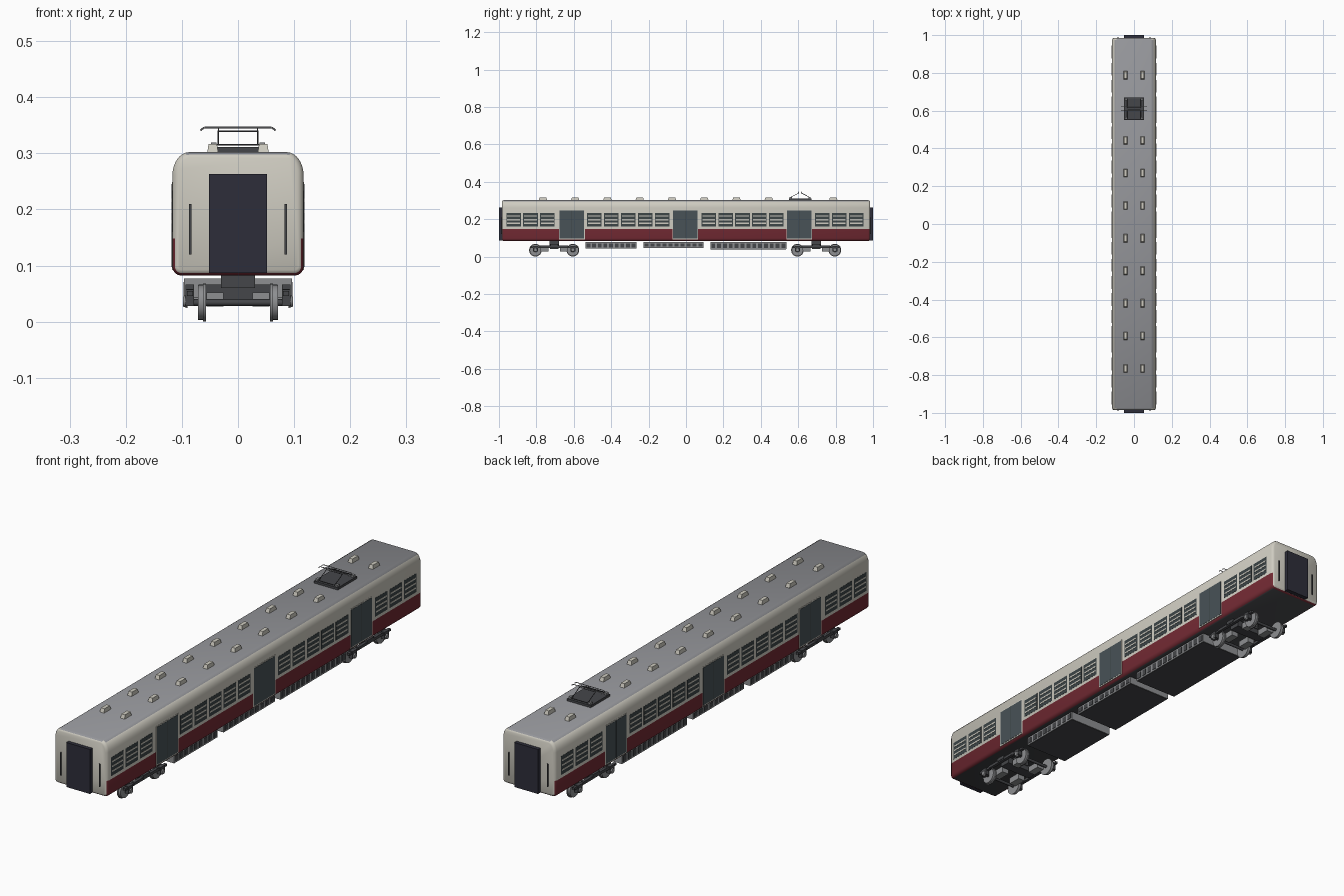
import bpy, bmesh, math
from mathutils import Vector, Matrix

if "Cube" in bpy.data.objects:
    bpy.data.objects.remove(bpy.data.objects["Cube"])

def mat(name, r, g, b):
    m = bpy.data.materials.new(name)
    m.diffuse_color = (r, g, b, 1)
    m.use_nodes = True
    m.node_tree.nodes["Principled BSDF"].inputs["Base Color"].default_value = m.diffuse_color
    return m

CREAM = mat("cream paint", .62, .60, .53)
RED = mat("dark red paint", .165, .022, .032)
ROOF = mat("roof grey", .30, .305, .325)
DOOR = mat("door slate", .065, .085, .095)
GANG = mat("gangway black", .027, .027, .042)
GLASS = mat("window glass", .045, .058, .062)
STEEL = mat("steel grey", .27, .275, .285)
DARK = mat("underframe dark", .06, .062, .068)

def finish(bm, name, mats, smooth=False):
    bmesh.ops.recalc_face_normals(bm, faces=bm.faces[:])
    me = bpy.data.meshes.new(name)
    bm.to_mesh(me)
    bm.free()
    for m in mats:
        me.materials.append(m)
    ob = bpy.data.objects.new(name, me)
    bpy.context.collection.objects.link(ob)
    if smooth:
        bpy.context.view_layer.objects.active = ob
        ob.select_set(True)
        bpy.ops.object.shade_smooth_by_angle(angle=math.radians(40))
        ob.select_set(False)
    return ob

def add_box(bm, x0, x1, y0, y1, z0, z1, taper=1.0):
    """Axis-aligned box; taper shrinks its top."""
    c = Vector(((x0 + x1) / 2, (y0 + y1) / 2, (z0 + z1) / 2))
    vs = bmesh.ops.create_cube(bm, size=1)["verts"]
    for v in vs:
        k = taper if v.co.z > 0 else 1
        v.co = c + Vector((v.co.x * k * (x1 - x0), v.co.y * k * (y1 - y0), v.co.z * (z1 - z0)))

def add_rod(bm, a, b, r, seg=6, r2=None):
    """Cylinder between two points."""
    a, b = Vector(a), Vector(b)
    d = b - a
    m = Matrix.Translation((a + b) / 2) @ d.to_track_quat('Z', 'Y').to_matrix().to_4x4()
    bmesh.ops.create_cone(bm, cap_ends=True, segments=seg, radius1=r,
                          radius2=r if r2 is None else r2, depth=d.length, matrix=m)

def boxes(name, m, items):
    bm = bmesh.new()
    for it in items:
        add_box(bm, *it)
    return finish(bm, name, [m])

def sided(y0, y1, z0, z1, xa, xb):
    """The same box on the left and right sides."""
    return [(xa, xb, y0, y1, z0, z1), (-xb, -xa, y0, y1, z0, z1)]

# ---- body shell: rounded section lofted along y with softened ends
HW, ZB, ZT, ZRED = .117, .082, .302, .148

def section(d):
    half = []
    for i in range(5):      # lower corner
        t = math.pi / 2 * i / 4
        half.append((HW - .016 + (.016 - d) * math.sin(t), ZB + .016 - (.016 - d) * math.cos(t)))
    half.append((HW - d, ZRED))
    for i in range(9):      # upper corner
        t = math.pi / 2 * i / 8
        half.append((HW - .030 + (.030 - d) * math.cos(t), ZT - .042 + (.042 - d) * math.sin(t)))
    return half + [(-x, z) for x, z in reversed(half)]

bm = bmesh.new()
rings = []
for y, d in ((-.985, .010), (-.982, .0045), (-.975, 0), (.975, 0), (.982, .0045), (.985, .010)):
    rings.append([bm.verts.new((x, y, z)) for x, z in section(d)])
for r0, r1 in zip(rings, rings[1:]):
    for i in range(len(r0)):
        j = (i + 1) % len(r0)
        bm.faces.new((r0[i], r0[j], r1[j], r1[i]))
bm.faces.new(rings[0])
bm.faces.new(rings[-1])
bmesh.ops.recalc_face_normals(bm, faces=bm.faces[:])
for f in bm.faces:
    n, c = f.normal, f.calc_center_median()
    if abs(n.y) > .75:
        f.material_index = 0
    elif n.z > .8:
        f.material_index = 2
    elif n.z < -.9:
        f.material_index = 3
    elif c.z < ZRED:
        f.material_index = 1
finish(bm, "body_shell", [CREAM, RED, ROOF, DARK], True)

# ---- gangways and end handrails
for s, tag in ((-1, "front"), (1, "back")):
    ya, yb = sorted((s * .98, s * 1.0))
    boxes(tag + "_gangway", GANG, [(-.052, .052, ya, yb, .087, .263)])
    ya, yb = sorted((s * .984, s * .989))
    boxes(tag + "_handrails", DARK, sided(ya, yb, .12, .21, .083, .087))

# ---- doors with light surrounds
DOORS = (-.61, -.004, .605)
frames, leaves, seams = [], [], []
for y in DOORS:
    frames += sided(y - .069, y + .069, .092, .249, .112, .1178)
    leaves += sided(y - .065, y + .065, .097, .245, .113, .1186)
    seams += sided(y - .001, y + .001, .097, .245, .114, .1189)
boxes("door_frames", CREAM, frames)
boxes("door_leaves", DOOR, leaves)
boxes("door_seams", GLASS, seams)

# ---- windows with horizontal bars
WINDOWS = [c + .0905 * i for c, n in ((-.922, 3), (-.490, 5), (.121, 5), (.729, 3)) for i in range(n)]
glass, bars = [], []
for y in WINDOWS:
    glass += sided(y - .039, y + .039, .160, .234, .112, .1176)
    for z in (.178, .197, .216):
        bars += sided(y - .034, y + .034, z - .003, z + .003, .113, .1186)
boxes("window_glass", GLASS, glass)
boxes("window_bars", CREAM, bars)

# ---- roof vents, with the pantograph taking one slot
vents = []
for i in range(10):
    y = -.765 + .1725 * i
    if i != 8:
        for x in (-.045, .045):
            vents.append((x - .010, x + .010, y - .023, y + .023, .299, .317, .75))
boxes("roof_vents", CREAM, vents)

# ---- pantograph
PY = .61
boxes("pantograph_base", DARK, [(-.052, .052, PY - .06, PY + .06, .299, .311)])
boxes("pantograph_feet", STEEL, [(x - .005, x + .005, y - .006, y + .006, .310, .319)
                                 for x in (-.043, .043) for y in (PY - .05, PY + .05)])
bm = bmesh.new()
for x in (-.035, .035):
    for s in (-1, 1):
        add_rod(bm, (x, PY + s * .055, .315), (x, PY + s * .006, .340), .0013)
for s in (-1, 1):
    add_rod(bm, (-.043, PY + s * .055, .315), (.043, PY + s * .055, .315), .0013)
    add_rod(bm, (-.035, PY + s * .006, .339), (.035, PY + s * .006, .339), .0013)
finish(bm, "pantograph_arms", [DARK])
bm = bmesh.new()
for s in (-1, 1):
    y = PY + s * .010
    add_rod(bm, (-.060, y, .346), (.060, y, .346), .0016)
    for k in (-1, 1):
        add_rod(bm, (k * .060, y, .346), (k * .067, y, .341), .0016)
        add_rod(bm, (k * .035, PY + s * .006, .339), (k * .035, y, .346), .0012)
finish(bm, "pantograph_head", [STEEL])

# ---- underfloor equipment cases with dark recess panels
for i, (y0, y1, z0) in enumerate(((-.537, -.265, .043), (-.227, .093, .047), (.130, .537, .040))):
    boxes(f"equipment_case_{i + 1}", STEEL, [(-.096, .096, y0, y1, z0, .077)])
    n = round((y1 - y0) / .031)
    p = (y1 - y0) / n
    panels = []
    for k in range(n):
        c = y0 + p * (k + .5)
        panels += sided(c - p * .33, c + p * .33, z0 + .006, .071, .093, .0975)
    boxes(f"case_panels_{i + 1}", DARK, panels)
    boxes(f"case_underside_{i + 1}", DARK, [(-.094, .094, y0 + .002, y1 - .002, z0 - .001, z0 + .004)])

# ---- bogies
for yc, tag in ((-.705, "front"), (.696, "back")):
    frame = [(-.07, .07, yc - .022, yc + .022, .040, .066),
             (-.03, .03, yc - .025, yc + .025, .060, .084)]
    frame += sided(yc - .075, yc + .075, .047, .058, .080, .092)
    frame += sided(yc - .020, yc + .020, .052, .066, .078, .094)
    for s in (-1, 1):
        y = yc + s * .1
        frame += sided(y - .030, y + .030, .046, .055, .080, .091)
        frame += sided(y - .013, y + .013, .028, .057, .078, .094)
    boxes(tag + "_bogie_frame", DARK, frame)
    motors = []
    for s in (-1, 1):
        ya, yb = sorted((yc + s * .03, yc + s * .085))
        motors += sided(ya, yb, .027, .052, .026, .056)
    boxes(tag + "_bogie_motors", STEEL, motors)
    wheels, axles = bmesh.new(), bmesh.new()
    for s in (-1, 1):
        y = yc + s * .1
        add_rod(axles, (-.088, y, .034), (.088, y, .034), .006, 10)
        for k in (-1, 1):
            add_rod(wheels, (k * .062, y, .034), (k * .071, y, .034), .031, 24)
            add_rod(wheels, (k * .057, y, .034), (k * .062, y, .034), .034, 24)
            add_rod(wheels, (k * .090, y, .036), (k * .098, y, .036), .012, 12, .009)
    finish(wheels, tag + "_wheels", [STEEL], True)
    finish(axles, tag + "_axles", [DARK], True)
